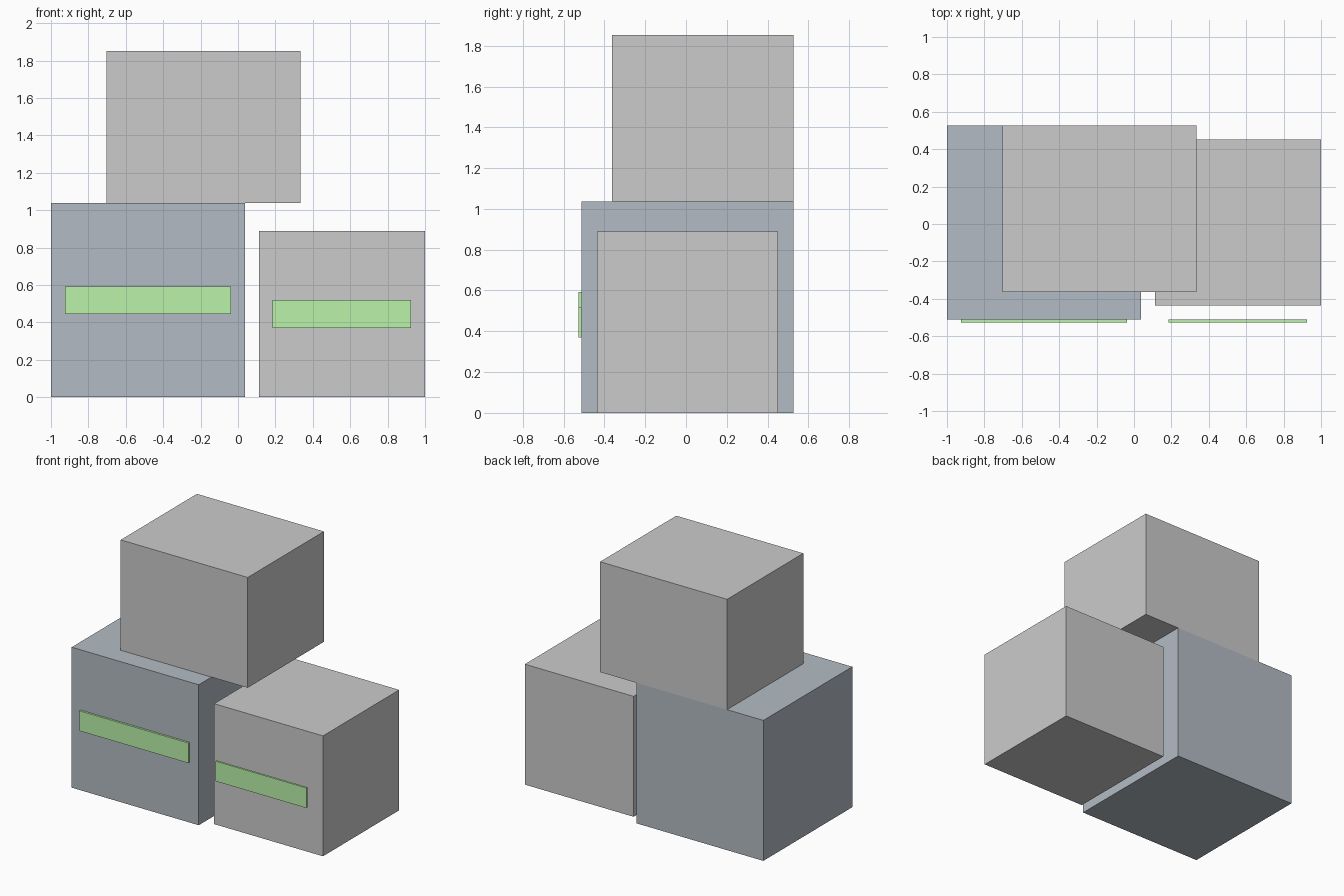
import bpy

if "Cube" in bpy.data.objects:
    bpy.data.objects.remove(bpy.data.objects["Cube"])

U = 2 / 27  # layout module


def material(name, rgb):
    mat = bpy.data.materials.new(name)
    mat.diffuse_color = (*rgb, 1)
    mat.use_nodes = True
    mat.node_tree.nodes["Principled BSDF"].inputs["Base Color"].default_value = mat.diffuse_color
    return mat


def box(name, x, y, z, mat=None):
    """Box from (min, max) extents along each axis, in modules."""
    spans = (x, y, z)
    bpy.ops.mesh.primitive_cube_add(
        size=1, location=[(a + b) / 2 * U for a, b in spans])
    ob = bpy.context.object
    ob.name = name
    ob.scale = [(b - a) * U for a, b in spans]
    bpy.ops.object.transform_apply(location=False, rotation=False, scale=True)
    if mat:
        ob.data.materials.append(mat)
    return ob


slate = material("slate", (0.45, 0.5, 0.55))
green = material("green", (0.5, 0.9, 0.4))

# Stacked crates
box("large_crate", (-13.5, 0.5), (-6.9, 7.1), (0, 14), slate)
box("small_crate", (1.5, 13.5), (-5.9, 6.1), (0, 12))
box("top_crate", (-9.5, 4.5), (-4.9, 7.1), (14, 25))

# Front strips, both in the same plane ahead of the crates
for name, x, z in (("large_crate_strip", (-12.5, -0.5), (6, 8)),
                   ("small_crate_strip", (2.5, 12.5), (5, 7))):
    box(name, x, (-7.1, -6.9), z, green)
